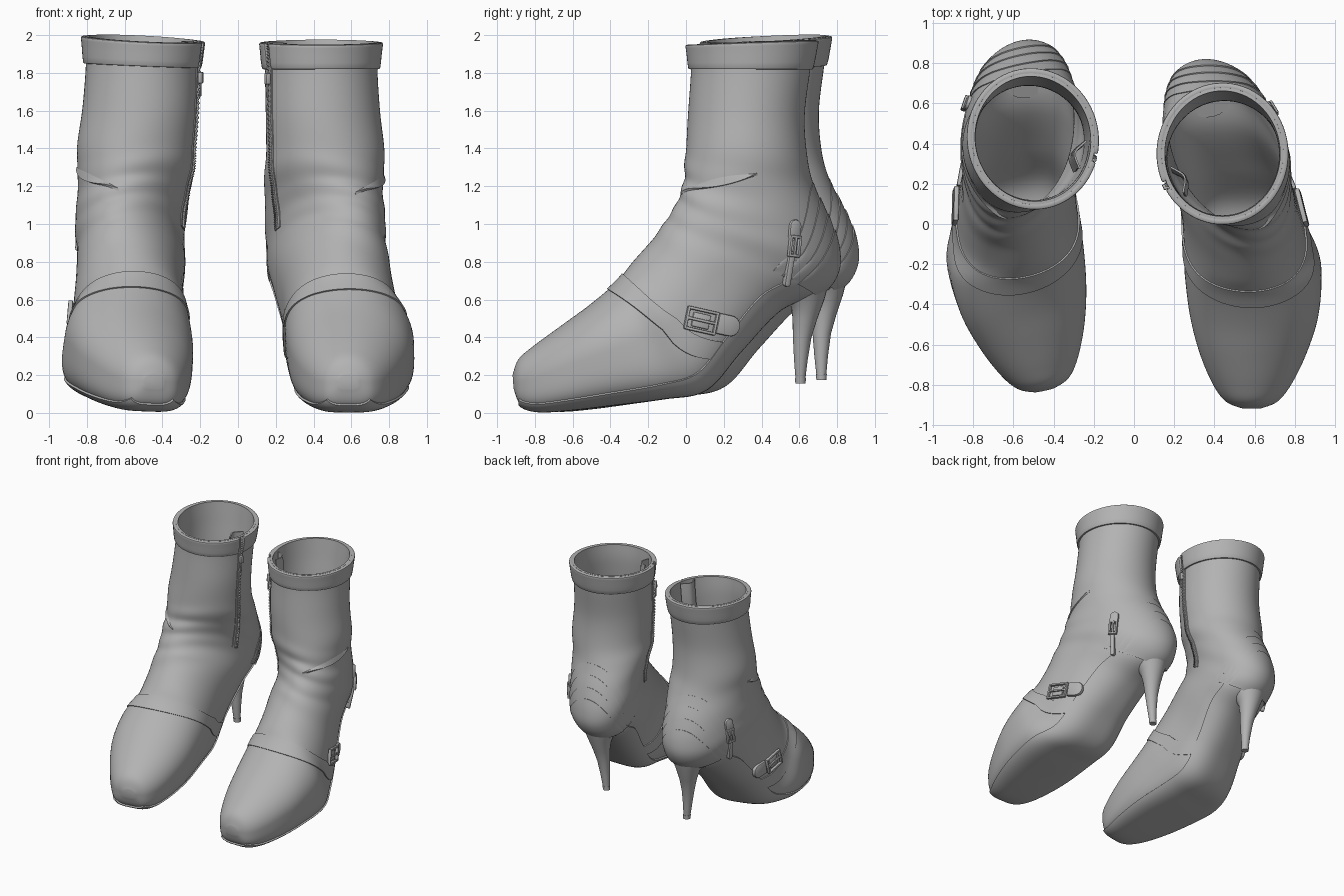
import bpy, bmesh
from math import sin, cos, pi, exp, sqrt
from mathutils import Vector, Matrix

if "Cube" in bpy.data.objects:
    bpy.data.objects.remove(bpy.data.objects["Cube"])

grey = bpy.data.materials.new("soft grey leather")
grey.use_nodes = True
grey.diffuse_color = (0.45, 0.45, 0.45, 1)
grey.node_tree.nodes["Principled BSDF"].inputs["Base Color"].default_value = (0.45, 0.45, 0.45, 1)

# Cross-sections fanning from toe to shaft:
# front y, front z, back y, back z, front centre x, back centre x, half width
SECTIONS = [
    (-.91, .2, -.905, .13, .585, .585, .05),
    (-.88, .28, -.87, .05, .585, .585, .125),
    (-.8, .35, -.78, .022, .59, .585, .19),
    (-.65, .46, -.62, .03, .595, .59, .26),
    (-.5, .57, -.4, .055, .6, .595, .312),
    (-.36, .69, -.12, .09, .58, .6, .33),
    (-.28, .79, .1, .135, .56, .55, .3),
    (-.19, .89, .28, .335, .56, .5, .285),
    (-.13, .97, .49, .555, .57, .42, .285),
    (-.09, 1.03, .7, .65, .575, .365, .285),
    (-.045, 1.1, .78, .75, .575, .36, .288),
    (-.02, 1.17, .785, .87, .56, .36, .292),
    (0, 1.24, .74, 1.03, .53, .38, .295),
    (0, 1.32, .67, 1.2, .5, .41, .305),
    (.01, 1.42, .635, 1.35, .475, .45, .305),
    (.02, 1.6, .62, 1.57, .45, .45, .295),
    (.035, 1.82, .65, 1.82, .44, .44, .29),
    (.03, 1.95, .67, 1.975, .44, .44, .295),
]
LAST = len(SECTIONS) - 1
ZIP = -1.09
made = []


def section(v):
    """Smoothly interpolated cross-section values."""
    v = max(0, min(LAST, v))
    i = min(int(v), LAST - 1)
    f = v - i
    rows = [SECTIONS[max(0, min(LAST, i + k))] for k in (-1, 0, 1, 2)]
    return [b + f / 2 * (c - a + f * (2*a - 5*b + 4*c - d + f * (3*(b - c) + d - a)))
            for a, b, c, d in zip(*rows)]


def power(x, e):
    return abs(x) ** e * (1 if x > 0 else -1)


def base(v, t):
    """Point on the boot: t = 0 at the front, pi at the sole or back, outer side between."""
    fy, fz, by, bz, fx, bx, w = section(v)
    n = 2 + 1.8 * max(0, min(1, (9 - v) / 4)) if cos(t) < 0 else 2
    s = .5 - .5 * power(cos(t), 2 / n)
    side = w * power(sin(t), 2 / n)
    # soft creases around the ankle
    crease = .01 * sin(4 * v + 2 * sin(2 * t)) * exp(-((v - 10.5) / 3) ** 2) * (.5 + .5 * cos(t))
    s = .5 + (s - .5) * (1 + crease)
    return Vector((fx + (bx - fx) * s + side * (1 + crease),
                   fy + (by - fy) * s, fz + (bz - fz) * s))


def normal(v, t):
    e = .03
    n = (base(v, t + e) - base(v, t - e)).cross(
        base(min(LAST, v + e), t) - base(max(0, v - e), t)).normalized()
    middle = (base(v, 0) + base(v, pi)) / 2
    return -n if n.dot(base(v, t) - middle) < 0 else n


def surf(v, t, off=0):
    return base(v, t) + normal(v, t) * off


def finish(name, bm, thick=0, bevel=0):
    bmesh.ops.transform(bm, matrix=placing, verts=bm.verts)
    bmesh.ops.recalc_face_normals(bm, faces=bm.faces)
    mesh = bpy.data.meshes.new(name)
    bm.to_mesh(mesh)
    bm.free()
    mesh.materials.append(grey)
    ob = bpy.data.objects.new(label + name, mesh)
    bpy.context.collection.objects.link(ob)
    if thick:
        mod = ob.modifiers.new("thickness", 'SOLIDIFY')
        mod.thickness, mod.offset = thick, 0
    if bevel:
        mod = ob.modifiers.new("rounding", 'BEVEL')
        mod.width, mod.segments = bevel, 2
    made.append(ob)


def patch(name, fn, nu, nv, thick=0, closed=False, caps=(), bevel=0):
    """Grid of fn(a, b), with a and b from 0 to 1."""
    bm = bmesh.new()
    count = nu if closed else nu + 1
    rows = [[bm.verts.new(fn(i / nu, j / nv)) for i in range(count)] for j in range(nv + 1)]
    for lo, hi in zip(rows, rows[1:]):
        for i in range(nu):
            k = (i + 1) % count
            bm.faces.new((lo[i], lo[k], hi[k], hi[i]))
    for c in caps:
        bm.faces.new(rows[c])
    finish(name, bm, thick, bevel)


def tube(name, rings):
    """Heel loft from (centre y, z, radius y, radius x) rings, leaning inward.

    The upper rings tilt up towards the back to meet the heel seat."""
    def fn(a, b):
        y, z, ry, rx = rings[round(b * (len(rings) - 1))]
        dy = ry * sin(2 * pi * a)
        return Vector((.305 + .09 * z + rx * cos(2 * pi * a), y + dy,
                       z + dy * 3 * max(0, z - .5)))
    patch(name, fn, 24, len(rings) - 1, closed=True, caps=(0, -1))


def find(y, z, side=1):
    """Surface point and normal at a side position."""
    spots = [(v / 8, side * t * pi / 60) for v in range(8 * LAST) for t in range(2, 59)]
    v, t = min(spots, key=lambda q: (base(*q).y - y) ** 2 + (base(*q).z - z) ** 2)
    return base(v, t), normal(v, t)


def frame(y, z, slope, side=1):
    """Matrix on the surface: local x along the strap, local z outward."""
    p, n = find(y, z, side)
    along = Vector((0, cos(slope), sin(slope)))
    along = (along - n * along.dot(n)).normalized()
    m = Matrix((along, n.cross(along), n)).transposed().to_4x4()
    m.translation = p
    return m


def blocks(name, m, parts, bevel=.006):
    """Rounded blocks (x, y, z, length, width, height) in a local frame."""
    bm = bmesh.new()
    for x, y, z, l, w, h in parts:
        bmesh.ops.create_cube(bm, size=1, matrix=m @ Matrix.Translation((x, y, z))
                              @ Matrix.Diagonal((l, w, h, 1)))
    finish(name, bm, bevel=bevel)


def buckle(name, m, l, w):
    bar = .016
    blocks(name, m, [(0, s * w / 2, .02, l, bar, .025) for s in (-1, 1)]
           + [(s * l / 2, 0, .02, bar, w + bar, .025) for s in (-1, 1)]
           + [(0, 0, .025, l, bar, .015), (0, 0, .008, l * .6, w * .7, .02)])


def tab(name, m, length, width):
    """Strap end with a rounded tip, along local x."""
    bm = bmesh.new()
    r = width / 2
    outline = [(0, -r)] + [(length - r + r * cos(a * pi / 10), r * sin(a * pi / 10))
                           for a in range(-5, 6)] + [(0, r)]
    face = bm.faces.new([bm.verts.new(m @ Vector((x, y, .025))) for x, y in outline])
    grown = bmesh.ops.extrude_face_region(bm, geom=[face])["geom"]
    shift = m.to_3x3() @ Vector((0, 0, -.04))
    bmesh.ops.translate(bm, vec=shift, verts=[g for g in grown if isinstance(g, bmesh.types.BMVert)])
    finish(name, bm, bevel=.008)


def build_boot():
    # upper, toe to shaft
    patch("upper", lambda a, b: surf(LAST * b, 2 * pi * a), 72, 102, .016, True, (0,))
    # flared cuff, split at the zip
    patch("cuff", lambda a, b: surf(LAST - 1 + b, ZIP + .06 + a * (2 * pi - .12),
                                    .008 + .012 * sqrt(b)), 72, 5, .028, bevel=.008)
    # sole following the underside
    patch("sole", lambda a, b: surf(.95 + 8.1 * b, pi + (2 * a - 1) * .9, .006), 24, 56, .026)
    # instep strap, from the vamp down to the arch
    def strap(a, b):
        t = 2 * pi * a
        k = .5 - .5 * cos(t)
        return surf(5 + 2 * k + (b - .5) * (.75 - .4 * k), t, .008)
    patch("instep_strap", strap, 72, 4, .016, True)
    # heel counter: nested arched layers
    for i in range(4):
        def layer(a, b, i=i):
            f = 2 * a - 1
            top = 13.1 - .5 * i
            arch = sqrt(max(0, 1 - f * f)) * .97 + .03
            return surf(8.9 + (top - 8.9) * arch * b, pi + f * (1.15 - .13 * i), .008 + .006 * i)
        patch(f"heel_layer_{i + 1}", layer, 32, 16, .008)
    # overlapping fold on the outer ankle
    patch("ankle_fold", lambda a, b: surf(10.9 + 2.2 * a + .5 * b * sin(pi * a), .2 + 1.5 * a,
                                          .012 * (1 - b)), 30, 4, .012)
    # slim heel and its tip
    tube("heel", [(.645, .65, .115, .125), (.645, .58, .088, .092), (.63, .5, .066, .068),
                  (.615, .4, .049, .05), (.608, .28, .036, .036), (.606, .18, .026, .027)])
    tube("heel_tip", [(.606, .185, .029, .03), (.606, .155, .027, .028)])
    # zip on the inner side
    def zip_at(a, b, width, off):
        return surf(LAST - 7 * b, ZIP - .2 * b + (a - .5) * width, off)
    patch("zip_tape", lambda a, b: zip_at(a, b, .14, .008), 4, 50, .01)
    patch("zip_teeth", lambda a, b: zip_at(a, b, .05, .014 + .008 * (round(b * 120) % 2)),
          2, 120, .01)
    patch("zip_lining", lambda a, b: surf(LAST - 2.5 * b, ZIP + .5 * (a - .5),
                                          -.03 - .05 * sin(pi * a)), 8, 10, .01)
    blocks("zip_pull", frame(.2, 1.78, -pi / 2, -1),
           [(0, 0, .03, .06, .03, .025), (.06, 0, .03, .08, .018, .01)])
    # side buckles and strap ends
    buckle("instep_buckle", frame(.09, .485, -.2), .16, .11)
    tab("instep_strap_end", frame(.16, .47, -.2), .13, .11)
    buckle("heel_buckle", frame(.56, .88, 1.45), .1, .055)
    tab("heel_strap_end", frame(.565, .92, 1.45), .1, .07)
    tab("heel_strap", frame(.555, .84, -1.65), .18, .035)


# left boot, then the mirrored right boot, turned and set slightly back
label, placing = "left_", Matrix.Identity(4)
build_boot()
label = "right_"
placing = (Matrix.Translation((-.075, .195, -.002)) @ Matrix.Rotation(.215, 4, 'Z')
           @ Matrix.Rotation(.018, 4, 'X') @ Matrix.Rotation(.036, 4, 'Y')
           @ Matrix.Diagonal((-1, 1, 1, 1)))
build_boot()

bpy.ops.object.select_all(action='DESELECT')
for ob in made:
    ob.select_set(True)
bpy.context.view_layer.objects.active = made[0]
bpy.ops.object.convert(target='MESH')
bpy.ops.object.shade_smooth_by_angle(angle=.7)
